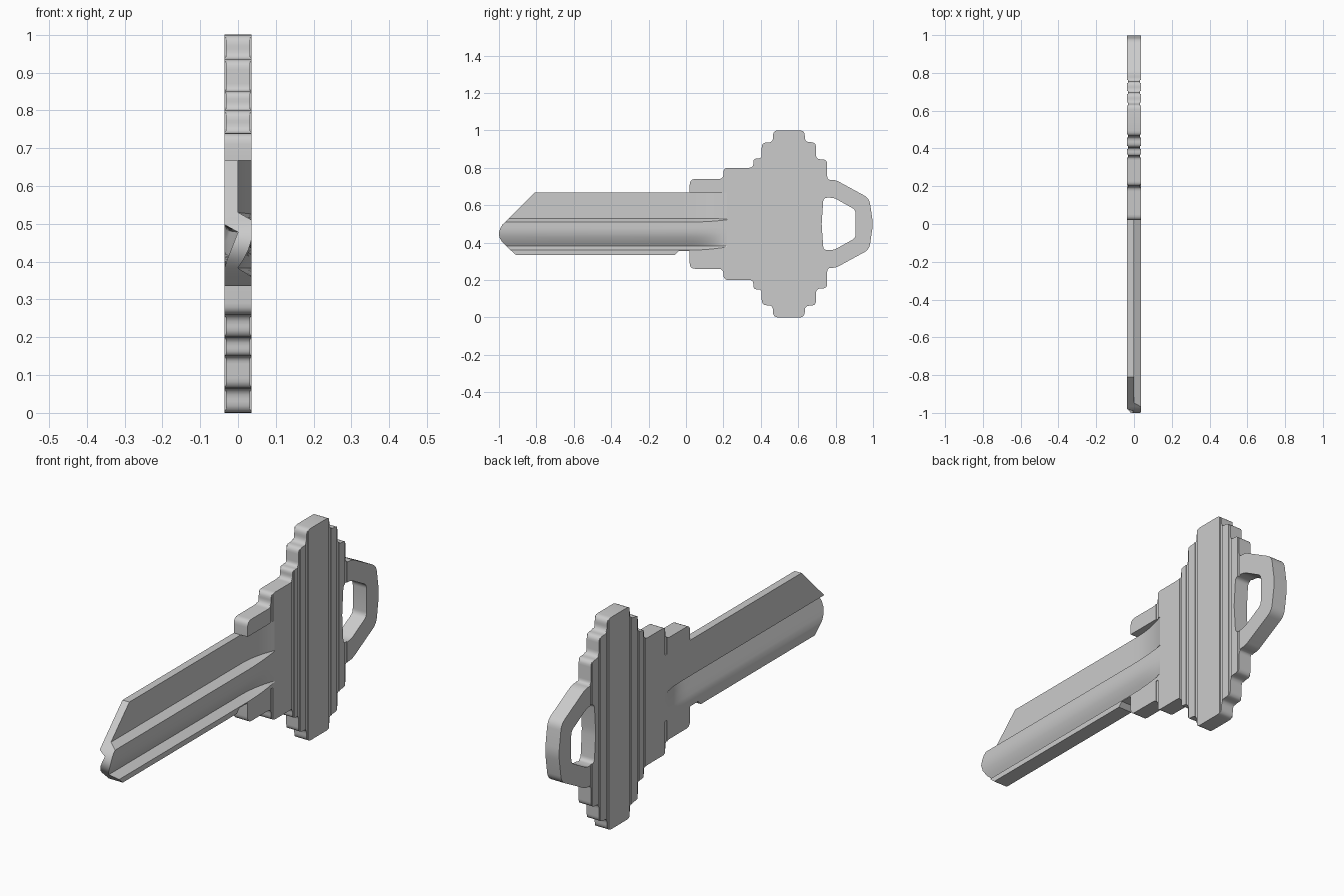
import bpy
import bmesh
from math import radians
from mathutils import Vector

T = 0.036  # half thickness of the key

cube = bpy.data.objects.get("Cube")
if cube:
    bpy.data.objects.remove(cube, do_unlink=True)

metal = bpy.data.materials.new("grey metal")
metal.use_nodes = True
GREY = (0.6, 0.6, 0.6, 1)
metal.diffuse_color = GREY
metal.node_tree.nodes["Principled BSDF"].inputs["Base Color"].default_value = GREY


def make_object(name, bm):
    bmesh.ops.recalc_face_normals(bm, faces=bm.faces[:])
    mesh = bpy.data.meshes.new(name)
    bm.to_mesh(mesh)
    bm.free()
    mesh.materials.append(metal)
    obj = bpy.data.objects.new(name, mesh)
    bpy.context.collection.objects.link(obj)
    return obj


def select_only(obj):
    bpy.ops.object.select_all(action='DESELECT')
    obj.select_set(True)
    bpy.context.view_layer.objects.active = obj


def rounded(points, radius, steps=5):
    """Round every corner of a closed (y, z) outline."""
    pts = [Vector(p) for p in points]
    out = []
    for i, p in enumerate(pts):
        a, b = pts[i - 1] - p, pts[(i + 1) % len(pts)] - p
        r = min(radius, 0.45 * a.length, 0.45 * b.length)
        if abs(a.normalized().dot(b.normalized())) > 0.999:
            out.append(p)
            continue
        start, end = p + a.normalized() * r, p + b.normalized() * r
        for k in range(steps + 1):
            t = k / steps
            out.append(start * (1 - t) ** 2 + p * 2 * t * (1 - t) + end * t ** 2)
    return out


def mirrored(half):
    """Complete an outline that is symmetric about z = 0.5."""
    return half + [(y, 1 - z) for y, z in reversed(half) if z != 0.5]


# Head: stepped outline with the hanging loop, and a slot for the blade
RISERS = [0.2, 0.36, 0.405, 0.465, 0.635, 0.695, 0.755]
levels = [0.74, 0.8, 0.85, 0.935, 1.0, 0.937, 0.845, 0.735]
half = [(0.02, levels[0])]
for y, low, high in zip(RISERS, levels, levels[1:]):
    half += [(y, low), (y, high)]
half += [(0.8, 0.735), (0.98, 0.637), (1.0, 0.5)]
outline = rounded(mirrored(half), 0.03)
SLOT_END, SLOT_LOW, SLOT_HIGH = 0.22, 0.355, 0.667
outline += [Vector(p) for p in ((0.02, SLOT_LOW), (SLOT_END, SLOT_LOW),
                                (SLOT_END, SLOT_HIGH), (0.02, SLOT_HIGH))]
hole = rounded(mirrored([(0.725, 0.5), (0.735, 0.64), (0.79, 0.64),
                         (0.907, 0.575)]), 0.02)

bm = bmesh.new()
edges = []
for loop in (outline, hole):
    verts = [bm.verts.new((-T, p.x, p.y)) for p in loop]
    edges += [bm.edges.new((verts[i - 1], verts[i])) for i in range(len(verts))]
bmesh.ops.triangle_fill(bm, edges=edges, use_beauty=True, normal=(1, 0, 0))
solid = bmesh.ops.extrude_face_region(bm, geom=bm.faces[:])
bmesh.ops.translate(bm, vec=(2 * T, 0, 0),
                    verts=[v for v in solid["geom"] if isinstance(v, bmesh.types.BMVert)])
head = make_object("head", bm)

# Shallow upright grooves on both faces, one at each step of the outline
bm = bmesh.new()
DEPTH, WIDTH = 0.004, 0.016
for y in RISERS:
    for side in (-1, 1):
        box = bmesh.ops.create_cube(bm, size=1)["verts"]
        bmesh.ops.scale(bm, vec=(2 * DEPTH, WIDTH, 1.2), verts=box)
        bmesh.ops.translate(bm, vec=(side * T, y, 0.5), verts=box)
cutter = make_object("groove_cutter", bm)
cutter.hide_render = True
mod = head.modifiers.new("grooves", 'BOOLEAN')
mod.operation = 'DIFFERENCE'
mod.solver = 'EXACT'
mod.object = cutter
select_only(head)
bpy.ops.object.modifier_apply(modifier=mod.name)
bpy.data.objects.remove(cutter, do_unlink=True)

# Blade cross-section rows: z, z at the run-out, x of each side, y of the tip
ROWS = [
    (0.667, 0.667, -T, 0, -0.81),
    (0.53, 0.526, -T, 0, -0.947),
    (0.51, 0.522, -T, T, -0.967),
    (0.498, 0.495, -T, T, -0.98),
    (0.478, 0.485, 0, T, -0.992),
    (0.455, 0.455, -0.009, 0.035, -1.0),
    (0.43, 0.43, -0.019, 0.027, -0.998),
    (0.405, 0.405, -0.029, 0.014, -0.985),
    (0.383, 0.383, -T, 0, -0.963),
    (0.36, 0.377, -T, T, -0.938),
    (0.335, 0.335, -T, T, -0.91),
]


def fade(y, end):
    """Groove depth factor, running out in the head like a milling cut."""
    t = min(max((y - 0.02) / (end - 0.02), 0), 1)
    return 1 - t * t


bm = bmesh.new()
stations = [None, -0.06, -0.04, 0.02] + [0.02 + 0.025 * k for k in range(1, 9)]
rings = []
for y in stations:
    left, right = [], []
    for z, z_end, x_left, x_right, tip in ROWS:
        yy = tip if y is None else y
        f_left, f_right = fade(yy, 0.19), fade(yy, SLOT_END)
        zz = z_end + (z - z_end) * f_right
        if yy > -0.05:
            zz = max(zz, SLOT_LOW)
        left.append(bm.verts.new((-T + (x_left + T) * f_left, yy, zz)))
        right.append(bm.verts.new((T + (x_right - T) * f_right, yy, zz)))
    rings.append(left + right[::-1])

count = len(rings[0])
for a, b in zip(rings, rings[1:]):
    for i in range(count):
        bm.faces.new((a[i - 1], a[i], b[i], b[i - 1]))
# Tip surface as a strip of quads between the two sides
tip = rings[0]
for i in range(len(ROWS) - 1):
    bm.faces.new((tip[i], tip[i + 1], tip[-2 - i], tip[-1 - i]))
blade = make_object("blade", bm)

for obj in (head, blade):
    select_only(obj)
    bpy.ops.object.shade_smooth_by_angle(angle=radians(28))
